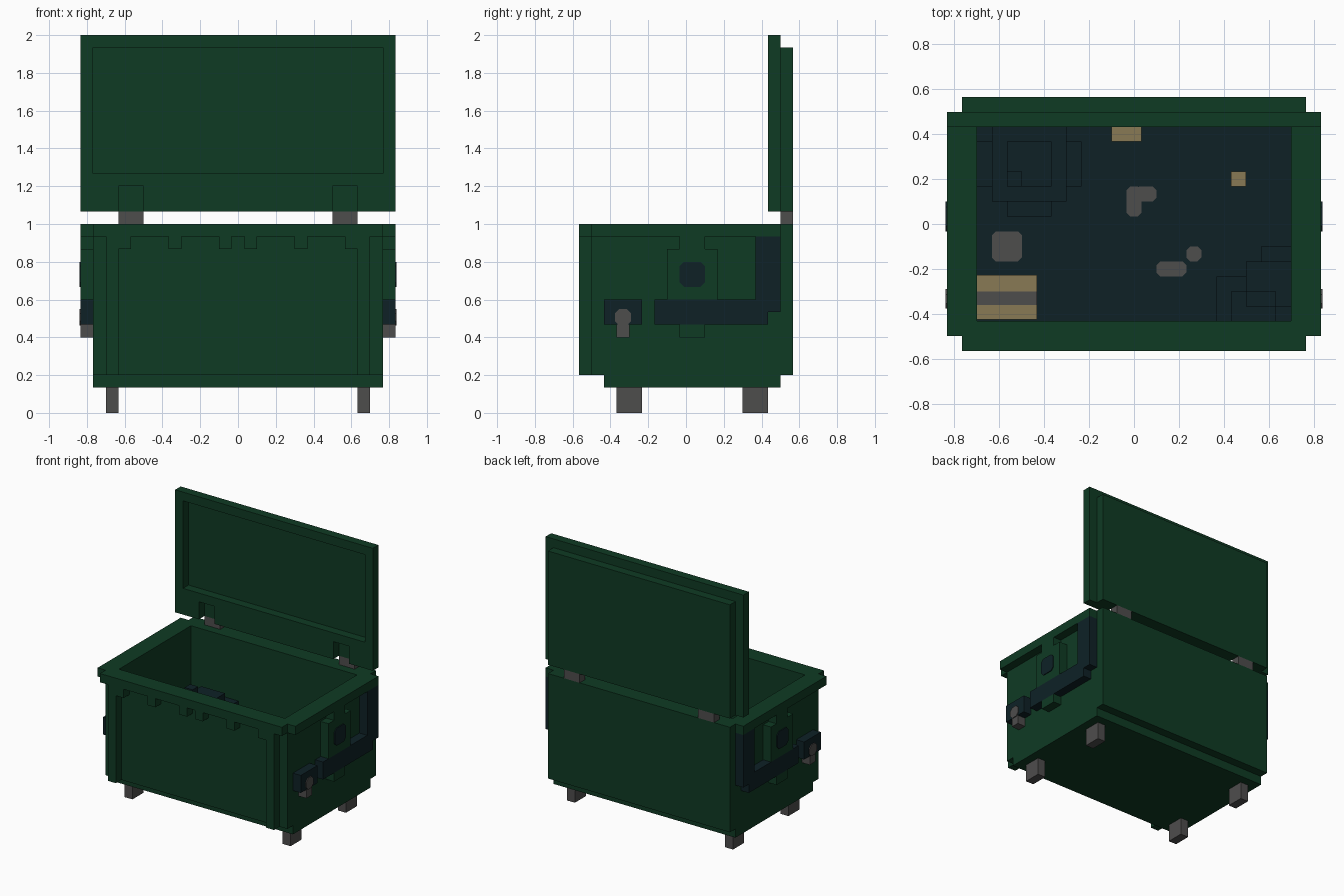
import bpy, bmesh
from mathutils import Vector

if "Cube" in bpy.data.objects:
    bpy.data.objects.remove(bpy.data.objects["Cube"])

U = 1 / 15   # block unit: all sizes below are in blocks


def material(name, rgb):
    m = bpy.data.materials.new(name)
    m.diffuse_color = (*rgb, 1)
    m.use_nodes = True
    m.node_tree.nodes["Principled BSDF"].inputs["Base Color"].default_value = m.diffuse_color
    return m


GREEN = material("dark green paint", (0.0048, 0.043, 0.0172))
NAVY = material("dark slate", (0.0044, 0.0152, 0.0194))
GREY = material("metal grey", (0.076, 0.074, 0.073))
TAN = material("cardboard tan", (0.25, 0.195, 0.09))


def boxes(name, mat, specs, mirror=False):
    """One object from boxes (x0, x1, y0, y1, z0, z1), optionally mirrored in x."""
    specs = list(specs)
    if mirror:
        specs += [(-b, -a, c, d, e, f) for a, b, c, d, e, f in specs]
    bm = bmesh.new()
    for x0, x1, y0, y1, z0, z1 in specs:
        vs = bmesh.ops.create_cube(bm, size=1)["verts"]
        for v in vs:
            v.co = Vector(((x0 + x1) / 2 + v.co.x * (x1 - x0),
                           (y0 + y1) / 2 + v.co.y * (y1 - y0),
                           (z0 + z1) / 2 + v.co.z * (z1 - z0))) * U
    return finish(name, mat, bm)


def finish(name, mat, bm):
    bmesh.ops.recalc_face_normals(bm, faces=bm.faces)
    me = bpy.data.meshes.new(name)
    bm.to_mesh(me)
    bm.free()
    me.materials.append(mat)
    ob = bpy.data.objects.new(name, me)
    bpy.context.collection.objects.link(ob)
    return ob


def rounded_plate(name, mat, a0, a1, b0, b1, level, side=0, r=0.35):
    """Thin plate with cut corners: side 0 lies on the floor, +-1 on a side wall."""
    bm = bmesh.new()
    pts = [(a0 + r, b0), (a1 - r, b0), (a1, b0 + r), (a1, b1 - r),
           (a1 - r, b1), (a0 + r, b1), (a0, b1 - r), (a0, b0 + r)]
    t = 0.1
    rings = []
    for h in (level, level + t):
        rings.append([bm.verts.new(Vector((side * h, a, b) if side else (a, b, h)) * U)
                      for a, b in pts])
    bm.faces.new(rings[0])
    bm.faces.new(rings[1])
    for i in range(8):
        j = (i + 1) % 8
        bm.faces.new((rings[0][i], rings[0][j], rings[1][j], rings[1][i]))
    finish(name, mat, bm)


# Container shell
boxes("base", GREEN, [(-11.5, 11.5, -6.5, 7.5, 2, 3)])
boxes("front_wall", GREEN, [(-11.5, 11.5, -7.5, -6.5, 3, 14)])
boxes("back_wall", GREEN, [(-11.5, 11.5, 6.5, 8.5, 3, 15)])
boxes("side_wall", GREEN, [(10.5, 11.5, -6.5, 6.5, 3, 14)], mirror=True)
boxes("front_rim", GREEN, [(-11.5, 11.5, -8.5, -6.5, 14, 15)])
boxes("side_rim", GREEN, [(10.5, 11.5, -6.5, 6.5, 14, 15),
                          (11.5, 12.5, -7.5, 7.5, 14, 15)], mirror=True)
boxes("front_post", GREEN, [(9.5, 10.5, -8.5, -7.5, 3, 14)], mirror=True)
boxes("front_rim_tooth", GREEN, [(a, a + 1, -8.5, -7.5, 13, 14)
                                 for a in (0.5, 4.5, 8.5)], mirror=True)

# Side fittings
boxes("side_bracket", GREEN, [(11.5, 12.5, -1.5, 2.5, 9, 13),
                              (11.5, 12.5, -0.5, 1.5, 13, 14),
                              (11.5, 12.5, -0.5, 1.5, 6, 7)], mirror=True)
boxes("side_handle", NAVY, [(11.5, 12.5, -2.5, 6.5, 7, 9),
                            (11.5, 12.5, 5.5, 7.5, 8, 14)], mirror=True)
boxes("lift_block", NAVY, [(11.5, 12.5, -6.5, -3.5, 7, 9)], mirror=True)
boxes("lift_pin", GREY, [(11.5, 12.5, -5.5, -4.5, 6, 7)], mirror=True)
for s in (1, -1):
    rounded_plate("bracket_hole", NAVY, -0.5, 1.5, 10, 12, 12.5, s)
    rounded_plate("pin_head", GREY, -5.65, -4.35, 6.95, 8.25, 12.5, s)

# Feet and hinges
boxes("foot", GREY, [(9.5, 10.5, y, y + 2, 0, 2) for y in (-5.5, 4.5)], mirror=True)
boxes("hinge", GREY, [(7.5, 9.5, 7.5, 8.5, 15, 16)], mirror=True)

# Open lid, with notches above the hinges
boxes("lid_frame", GREEN, [(11.5, 12.5, 6.5, 7.5, 16, 30),
                           (9.5, 11.5, 6.5, 7.5, 16, 18),
                           (0, 7.5, 6.5, 7.5, 16, 18),
                           (0, 11.5, 6.5, 7.5, 18, 19),
                           (0, 11.5, 6.5, 7.5, 29, 30)], mirror=True)
boxes("lid_panel", GREEN, [(-11.5, 11.5, 7.5, 8.5, 16, 29)])

# Contents
boxes("inner_floor", NAVY, [(-10.5, 10.5, -6.5, 6.5, 3, 3.1)])
boxes("back_bag", NAVY, [(-10.5, -3.5, 2.5, 5.5, 3.1, 7),
                         (-8.5, -5.5, 0.5, 6.5, 3.1, 7),
                         (-9.5, -4.5, 1.5, 6.5, 3.1, 8),
                         (-8.5, -5.5, 2.5, 5.5, 8, 9),
                         (-8.5, -7.5, 2.5, 3.5, 9, 10)])
boxes("front_bag", NAVY, [(5.5, 10.5, -6.5, -3.5, 3.1, 5),
                          (7.5, 10.5, -5.5, -2.5, 3.1, 6),
                          (8.5, 10.5, -4.5, -1.5, 3.1, 5),
                          (6.5, 9.5, -6.5, -4.5, 5, 7),
                          (7.5, 9.5, -5.5, -4.5, 7, 8)])
boxes("cardboard_box", TAN, [(-10.5, -6.5, -6.4, -3.4, 3.1, 5)])
boxes("box_tape", GREY, [(-10.5, -6.5, -5.4, -4.5, 5, 5.1)])
boxes("paper_scrap", TAN, [(-1.5, 0.5, 5.5, 6.5, 3.1, 4), (6.5, 7.5, 2.5, 3.5, 3.1, 3.4)])
for a0, a1, b0, b1 in ((-9.5, -7.5, -2.5, -0.5), (-0.5, 0.5, 0.5, 2.5),
                       (0.1, 1.5, 1.5, 2.5), (1.5, 3.5, -3.5, -2.5),
                       (3.5, 4.5, -2.5, -1.5)):
    rounded_plate("floor_stain", GREY, a0, a1, b0, b1, 3.1, r=0.25)
